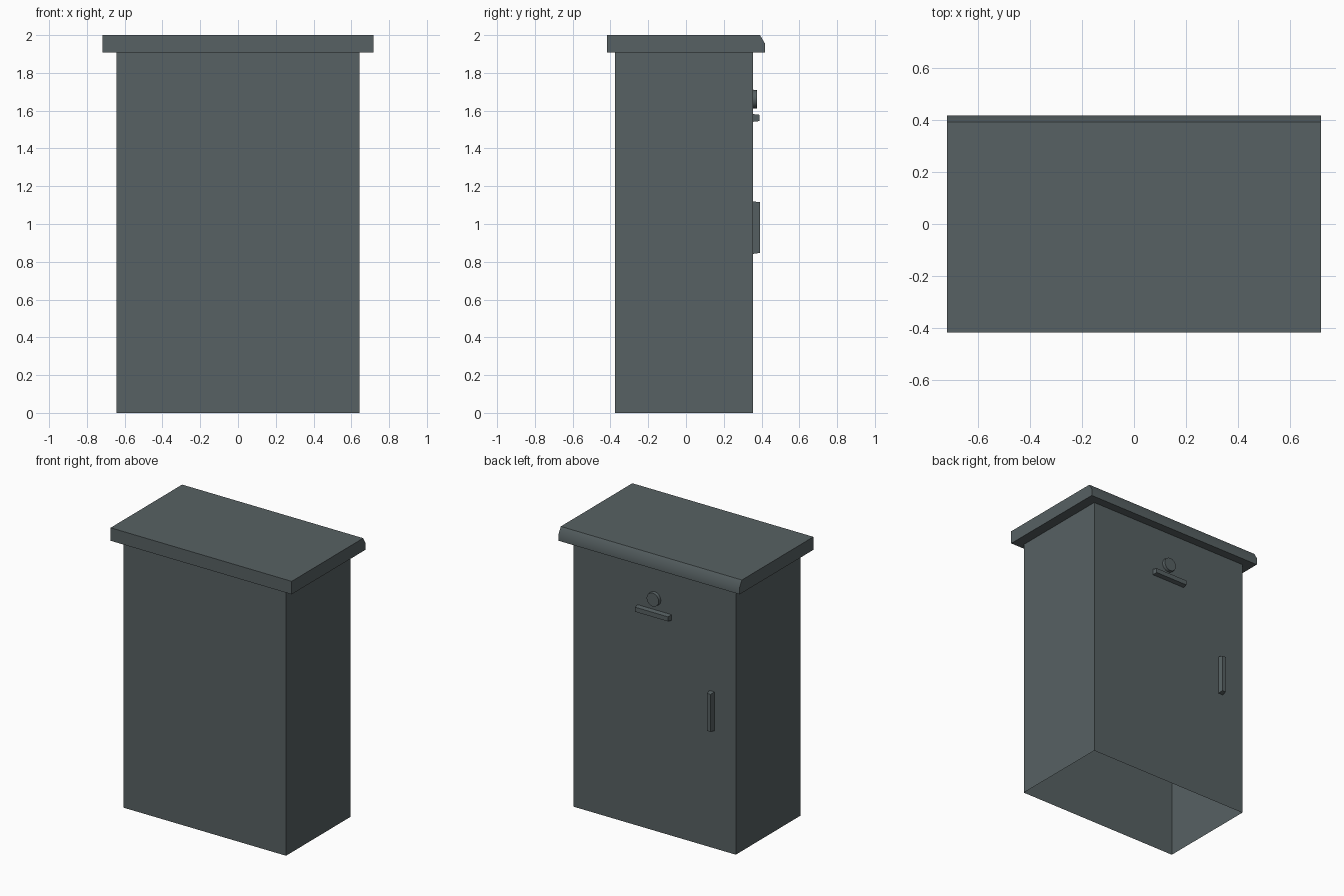
import bpy, bmesh, math
from mathutils import Matrix

if "Cube" in bpy.data.objects:
    bpy.data.objects.remove(bpy.data.objects["Cube"])

paint = bpy.data.materials.new("dark_slate_grey")
paint.diffuse_color = (0.096, 0.120, 0.125, 1)
paint.use_nodes = True
paint.node_tree.nodes["Principled BSDF"].inputs["Base Color"].default_value = paint.diffuse_color

BACK = 0.355  # y of the door wall


def finish(name, bm, smooth=None):
    bmesh.ops.recalc_face_normals(bm, faces=bm.faces)
    me = bpy.data.meshes.new(name)
    bm.to_mesh(me)
    bm.free()
    me.materials.append(paint)
    ob = bpy.data.objects.new(name, me)
    bpy.context.collection.objects.link(ob)
    if smooth:
        bpy.ops.object.select_all(action='DESELECT')
        ob.select_set(True)
        bpy.context.view_layer.objects.active = ob
        bpy.ops.object.shade_smooth_by_angle(angle=math.radians(smooth))
    return ob


def box(bm, x0, x1, y0, y1, z0, z1):
    m = Matrix.Translation(((x0 + x1) / 2, (y0 + y1) / 2, (z0 + z1) / 2))
    m = m @ Matrix.Diagonal((x1 - x0, y1 - y0, z1 - z0, 1))
    bmesh.ops.create_cube(bm, size=1, matrix=m)


def bar(name, x0, x1, z0, z1, depth, taper):
    """Bar on the door wall, narrowing slightly outwards."""
    bm = bmesh.new()
    box(bm, x0, x1, BACK, BACK + depth, z0, z1)
    cx, cz = (x0 + x1) / 2, (z0 + z1) / 2
    for v in bm.verts:
        if v.co.y > BACK + depth / 2:
            v.co.x -= math.copysign(taper, v.co.x - cx)
            v.co.z -= math.copysign(taper, v.co.z - cz)
    finish(name, bm)


# Cabinet body: thin shell, open at the bottom (the roof closes the top)
bm = bmesh.new()
box(bm, -0.643, 0.643, -0.375, BACK, 0, 1.907)
ends = [f for f in bm.faces if abs(f.normal.z) > 0.9]
bmesh.ops.delete(bm, geom=ends, context='FACES_ONLY')
finish("cabinet_body", bm)

# Roof: side profile with a softened edge above the door, extruded across x
profile = [(-0.417, 1.907), (0.417, 1.907), (0.417, 1.957), (0.392, 2.0), (-0.417, 2.0)]
bm = bmesh.new()
face = bm.faces.new([bm.verts.new((-0.717, y, z)) for y, z in profile])
ext = bmesh.ops.extrude_face_region(bm, geom=[face])
bmesh.ops.translate(bm, vec=(1.434, 0, 0),
                    verts=[g for g in ext["geom"] if isinstance(g, bmesh.types.BMVert)])
finish("roof", bm, 40)

# Door fittings
bar("door_handle", -0.474, -0.435, 0.842, 1.12, 0.037, 0.005)
bar("slot_bar", -0.134, 0.134, 1.541, 1.582, 0.034, 0.004)

# Round lock disc
bm = bmesh.new()
bmesh.ops.create_cone(bm, cap_ends=True, segments=16, radius1=0.05, radius2=0.048, depth=0.022,
                      matrix=Matrix.Translation((0, BACK + 0.011, 1.661))
                      @ Matrix.Rotation(math.radians(-90), 4, 'X'))
finish("lock_disc", bm, 40)
